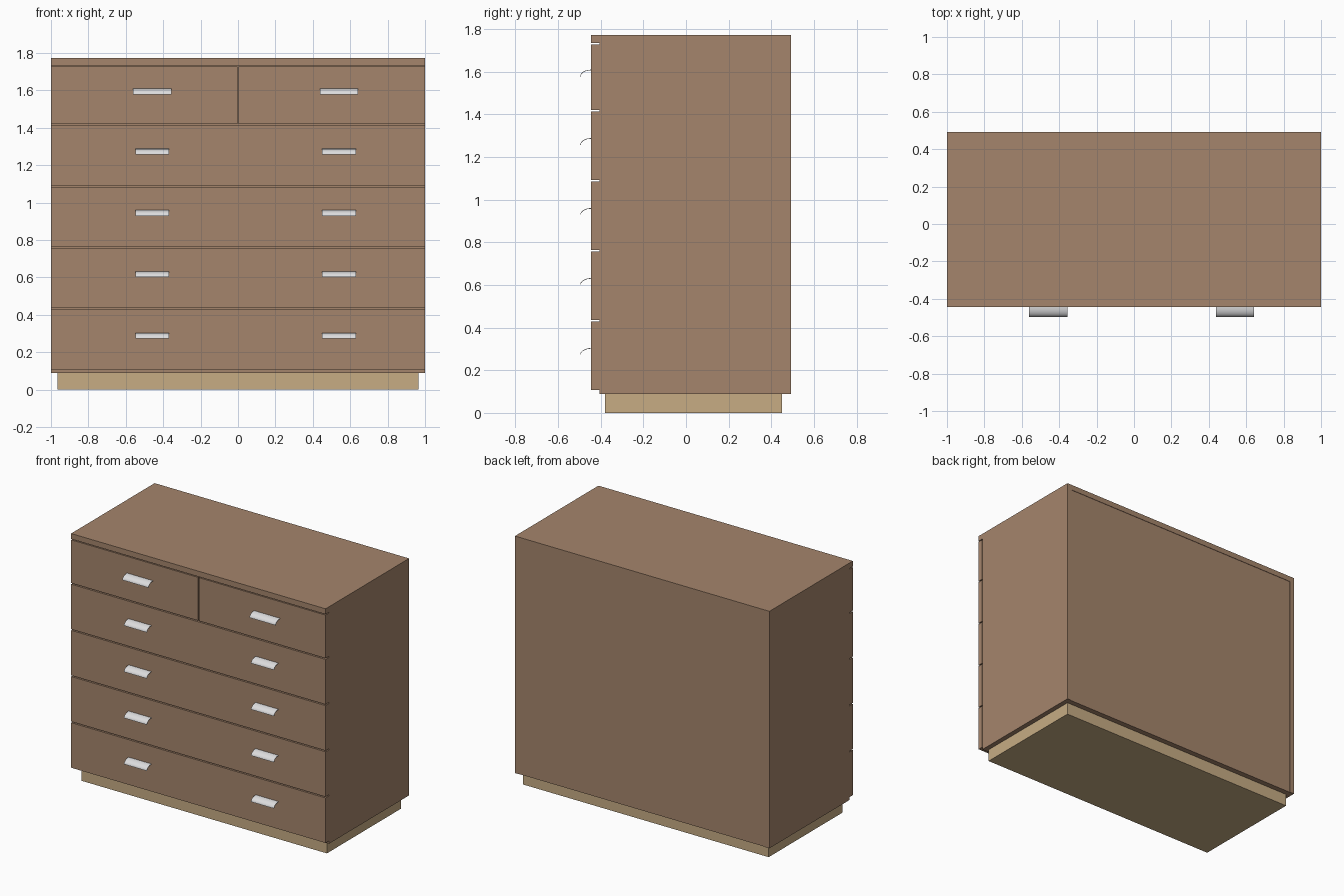
import bpy, math

if "Cube" in bpy.data.objects:
    bpy.data.objects.remove(bpy.data.objects["Cube"])


def material(name, rgb):
    m = bpy.data.materials.new(name)
    m.diffuse_color = (*rgb, 1)
    m.use_nodes = True
    m.node_tree.nodes["Principled BSDF"].inputs["Base Color"].default_value = m.diffuse_color
    return m


WOOD = material("brown wood", (0.376, 0.235, 0.150))
PALE = material("pale wood", (0.570, 0.415, 0.230))
METAL = material("light metal", (0.72, 0.72, 0.73))


def mesh_object(name, verts, faces, mat):
    me = bpy.data.meshes.new(name)
    me.from_pydata(verts, [], faces)
    me.materials.append(mat)
    ob = bpy.data.objects.new(name, me)
    bpy.context.collection.objects.link(ob)
    return ob


def box(name, x, y, z, mat=WOOD):
    verts = [(a, b, c) for a in x for b in y for c in z]
    faces = [(0, 1, 3, 2), (4, 6, 7, 5), (0, 4, 5, 1),
             (2, 3, 7, 6), (0, 2, 6, 4), (1, 5, 7, 3)]
    return mesh_object(name, verts, faces, mat)


def handle(name, cx, width, top):
    """Thin curved pull: a quarter arc that leaves the drawer and bends down."""
    n, t = 8, 0.003
    outer, inner = [], []
    for i in range(n + 1):
        a = math.pi / 2 * i / n
        s, c = math.sin(a), math.cos(a)
        outer.append((-0.444 - 0.052 * s, top - 0.031 * (1 - c)))
        inner.append((-0.444 - (0.052 - t) * s, top - 0.031 + (0.031 - t) * c))
    prof = outer + inner[::-1]
    k = len(prof)
    verts = [(cx + sx * width / 2, y, z) for sx in (-1, 1) for y, z in prof]
    faces = [(i, (i + 1) % k, (i + 1) % k + k, i + k) for i in range(k)]
    # end caps as quad strips
    for i in range(n):
        q = (i, i + 1, k - 2 - i, k - 1 - i)
        faces += [q[::-1], tuple(v + k for v in q)]
    ob = mesh_object(name, verts, faces, METAL)
    bpy.context.view_layer.objects.active = ob
    ob.select_set(True)
    bpy.ops.object.mode_set(mode='EDIT')
    bpy.ops.mesh.select_all(action='SELECT')
    bpy.ops.mesh.normals_make_consistent(inside=False)
    bpy.ops.object.mode_set(mode='OBJECT')
    bpy.ops.object.shade_smooth_by_angle(angle=math.radians(35))
    ob.select_set(False)


# plinth and carcass
box("plinth", (-0.965, 0.965), (-0.38, 0.45), (0, 0.088), PALE)
box("top_panel", (-1, 1), (-0.445, 0.492), (1.733, 1.772))
for side, x in (("left", (-1, -0.965)), ("right", (0.965, 1))):
    box(side + "_side_panel", x, (-0.405, 0.492), (0.088, 1.733))
box("carcass_core", (-0.965, 0.965), (-0.405, 0.489), (0.088, 1.733))

# drawer fronts: four wide ones, then a split pair on top
GAP = 0.004
FRONT = (-0.445, -0.406)
levels = [0.108, 0.436, 0.764, 1.092, 1.420]
for i in range(4):
    box(f"wide_drawer_{i + 1}", (-1, 1), FRONT, (levels[i], levels[i + 1] - 2 * GAP))
box("small_drawer_left", (-1, -GAP), FRONT, (levels[4], 1.727))
box("small_drawer_right", (GAP, 1), FRONT, (levels[4], 1.727))

# handles
for side, cx in (("left", -0.459), ("right", 0.540)):
    for i, top in enumerate((0.304, 0.632, 0.960, 1.288)):
        handle(f"{side}_handle_{i + 1}", cx, 0.18, top)
    handle(f"{side}_small_handle", cx, 0.205, 1.609)
